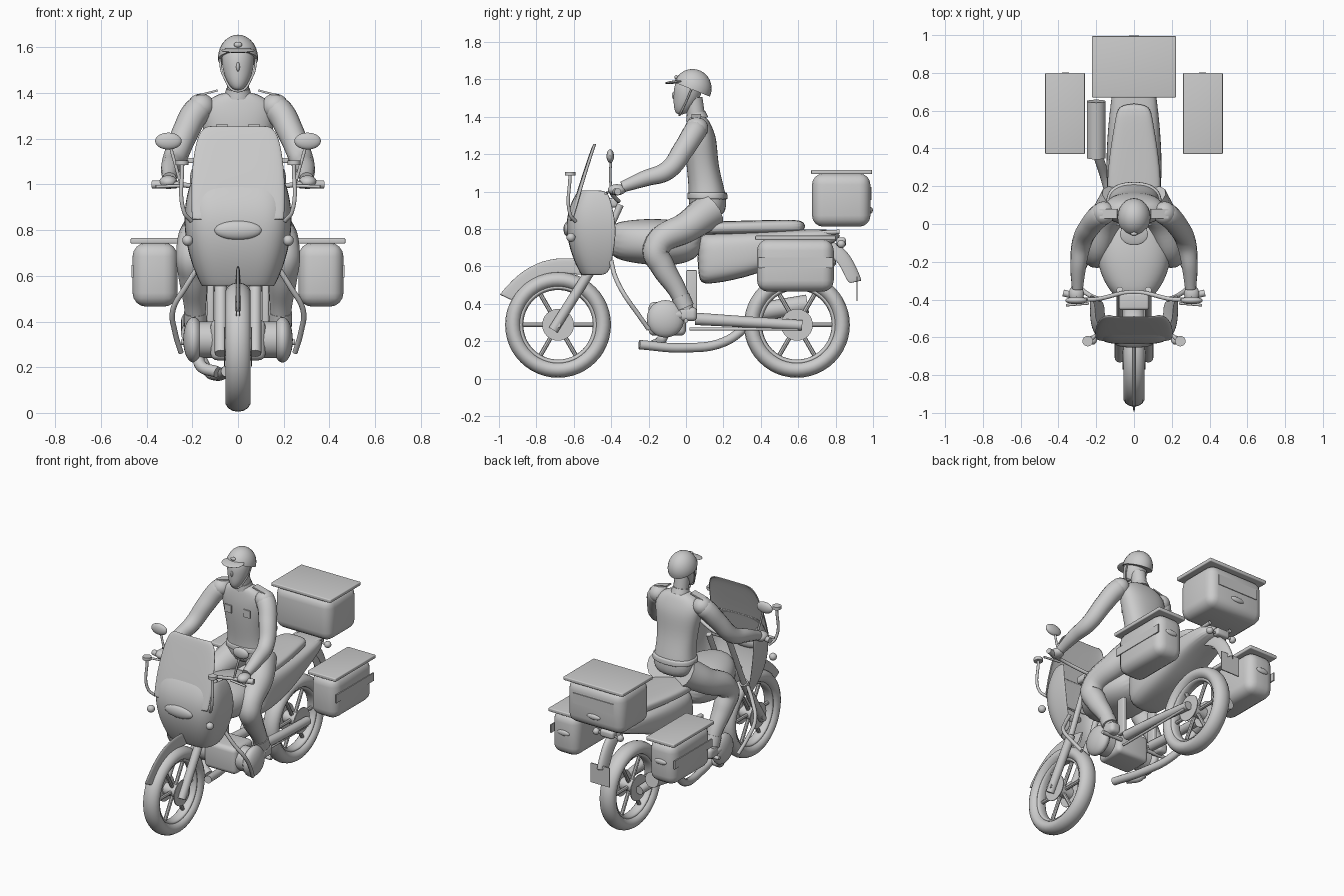
import bpy, bmesh
from math import sin, cos, pi, radians, copysign
from mathutils import Vector, Matrix

default = bpy.data.objects.get("Cube")
if default:
    bpy.data.objects.remove(default)

grey = bpy.data.materials.new("plain grey")
grey.use_nodes = True
grey.diffuse_color = (.6, .6, .6, 1)
grey.node_tree.nodes["Principled BSDF"].inputs["Base Color"].default_value = grey.diffuse_color


def activate(obj):
    bpy.ops.object.select_all(action='DESELECT')
    obj.select_set(True)
    bpy.context.view_layer.objects.active = obj


def finish(name, bm, angle=40):
    bmesh.ops.recalc_face_normals(bm, faces=bm.faces)
    mesh = bpy.data.meshes.new(name)
    bm.to_mesh(mesh)
    bm.free()
    mesh.materials.append(grey)
    obj = bpy.data.objects.new(name, mesh)
    bpy.context.collection.objects.link(obj)
    activate(obj)
    bpy.ops.object.shade_smooth_by_angle(angle=radians(angle))
    return obj


def box(name, centre, size, bevel=0, tilt=Matrix()):
    bm = bmesh.new()
    bmesh.ops.create_cube(bm, size=1)
    bmesh.ops.scale(bm, vec=size, verts=bm.verts)
    if bevel:
        bmesh.ops.bevel(bm, geom=bm.edges[:], offset=bevel, segments=4, profile=.5, affect='EDGES')
    bmesh.ops.transform(bm, matrix=Matrix.Translation(centre) @ tilt, verts=bm.verts)
    return finish(name, bm)


def ball(name, centre, radii, tilt=Matrix(), cut=None):
    bm = bmesh.new()
    bmesh.ops.create_uvsphere(bm, u_segments=24, v_segments=14, radius=1)
    bmesh.ops.scale(bm, vec=radii, verts=bm.verts)
    bmesh.ops.transform(bm, matrix=Matrix.Translation(centre) @ tilt, verts=bm.verts)
    if cut:
        geom = bm.verts[:] + bm.edges[:] + bm.faces[:]
        bmesh.ops.bisect_plane(bm, geom=geom, plane_co=cut[0], plane_no=cut[1], clear_inner=True)
        bmesh.ops.holes_fill(bm, edges=[e for e in bm.edges if e.is_boundary])
    return finish(name, bm)


def rod(name, start, end, radius, sides=20):
    start, end = Vector(start), Vector(end)
    span = end - start
    bm = bmesh.new()
    bmesh.ops.create_cone(bm, cap_ends=True, segments=sides, radius1=radius, radius2=radius, depth=span.length)
    turn = span.to_track_quat('Z', 'Y').to_matrix().to_4x4()
    bmesh.ops.transform(bm, matrix=Matrix.Translation((start + end) / 2) @ turn, verts=bm.verts)
    return finish(name, bm)


def tube(name, points, *radii):
    curve = bpy.data.curves.new(name, 'CURVE')
    curve.dimensions = '3D'
    curve.bevel_depth, curve.bevel_resolution = 1, 4
    curve.resolution_u, curve.use_fill_caps = 8, True
    spline = curve.splines.new('BEZIER')
    spline.bezier_points.add(len(points) - 1)
    for i, (knot, co) in enumerate(zip(spline.bezier_points, points)):
        knot.co = co
        knot.radius = radii[min(i, len(radii) - 1)]
        knot.handle_left_type = knot.handle_right_type = 'AUTO'
    curve.materials.append(grey)
    obj = bpy.data.objects.new(name, curve)
    bpy.context.collection.objects.link(obj)
    activate(obj)
    bpy.ops.object.convert(target='MESH')
    bpy.ops.object.shade_smooth_by_angle(angle=radians(50))


def skin(name, rings, closed):
    bm = bmesh.new()
    rows = [[bm.verts.new(co) for co in ring] for ring in rings]
    count = len(rows[0])
    for low, high in zip(rows, rows[1:]):
        for i in range(count if closed else count - 1):
            j = (i + 1) % count
            bm.faces.new((low[i], low[j], high[j], high[i]))
    if closed:
        bm.faces.new(rows[0])
        bm.faces.new(rows[-1])
    obj = finish(name, bm, 180)
    if not closed:
        wall = obj.modifiers.new("thickness", 'SOLIDIFY')
        wall.thickness, wall.offset = .008, 0
    smooth = obj.modifiers.new("smooth", 'SUBSURF')
    smooth.levels = smooth.render_levels = 2


def loft(name, axis, sections, power=.85):
    """Closed body of rounded sections: position, other centre, half width, half depth."""
    rings = []
    for along, centre, wide, deep in sections:
        ring = []
        for i in range(20):
            c, s = cos(i * pi / 10), sin(i * pi / 10)
            x = wide * copysign(abs(c) ** power, c)
            other = centre + deep * copysign(abs(s) ** power, s)
            ring.append((x, along, other) if axis == 'Y' else (x, other, along))
        rings.append(ring)
    skin(name, rings, True)


def shell(name, sections, power):
    """Open front shell: height, half width, front y, back y."""
    turns = [(i / 8 - 1) * pi / 2 for i in range(17)]
    skin(name, [[(wide * copysign(abs(sin(t)) ** power, t),
                  back + (front - back) * abs(cos(t)) ** power, z) for t in turns]
                for z, wide, front, back in sections], False)


def mudguard(name, path, centre, wide, drop):
    rings = []
    for y, z in path:
        point = Vector((0, y, z))
        inward = (Vector((0, *centre)) - point).normalized()
        rings.append([point + Vector((wide * sin(t), 0, 0)) + inward * drop * (1 - cos(t))
                      for t in [(i / 4 - 1) * pi / 2 for i in range(9)]])
    skin(name, rings, False)


def ring(name, y, z, major, minor, squash):
    bpy.ops.mesh.primitive_torus_add(major_radius=major, minor_radius=minor, major_segments=48, minor_segments=14)
    obj = bpy.context.object
    obj.name = name
    obj.data.transform(Matrix.Translation((0, y, z)) @ Matrix.Rotation(pi / 2, 4, 'Y') @ Matrix.Diagonal((1, 1, squash, 1)))
    obj.data.materials.append(grey)
    bpy.ops.object.shade_smooth()


# Wheels
axle = .288
for end, y in (("front", -.684), ("rear", .593)):
    ring(end + "_tyre", y, axle, .24, .043, 1.3)
    ring(end + "_rim", y, axle, .2, .014, 2.4)
    rod(end + "_hub", (-.06, y, axle), (.06, y, axle), .04)
    rod(end + "_axle", (-.1, y, axle), (.1, y, axle), .015)
    for i in range(6):
        a = i * pi / 3
        rod(end + "_spoke", (0, y, axle), (0, y + .2 * cos(a), axle + .2 * sin(a)), .012, 8)
    for side in (-1, 1):
        rod(end + "_brake_disc", (side * .056, y, axle), (side * .062, y, axle), .085, 32)
# Thin fin over the front wheel and narrow rear guard
mudguard("front_mudguard", [(-1, .445), (-.9, .56), (-.77, .635), (-.62, .65), (-.48, .62)], (-.66, axle), .007, .085)
mudguard("rear_mudguard", [(.72, .76), (.84, .71), (.9, .62), (.94, .52)], (.6, .45), .03, .075)
box("number_plate", (0, .914, .48), (.14, .007, .13))
box("tail_lamp", (0, .83, .73), (.1, .05, .05), .015)

# Bodywork
loft("fuel_tank", 'Y', [(-.42, .74, .08, .09), (-.3, .735, .17, .115), (-.15, .73, .21, .13),
                        (0, .725, .16, .115), (.09, .74, .11, .07)])
loft("seat", 'Y', [(.04, .8, .1, .03), (.13, .805, .15, .036), (.35, .81, .135, .036),
                   (.55, .815, .1, .036), (.64, .815, .085, .03)], .6)
loft("tail_body", 'Y', [(.06, .64, .1, .13), (.12, .64, .145, .14), (.38, .67, .15, .12),
                        (.6, .73, .13, .07), (.83, .765, .1, .035)], .6)
shell("fairing", [(.55, .155, -.555, -.41), (.66, .205, -.61, -.385), (.8, .235, -.642, -.365),
                  (.92, .23, -.625, -.39), (1.01, .205, -.57, -.415)], .5)
shell("windscreen", [(.84, .2, -.625, -.605), (1, .205, -.58, -.56), (1.15, .19, -.53, -.515),
                     (1.24, .165, -.5, -.485), (1.255, .12, -.49, -.48)], .6)
box("instrument_panel", (0, -.41, .94), (.16, .09, .05), .015)
ball("headlight", (0, -.63, .8), (.105, .025, .042))

# Engine and drive
box("engine_block", (0, -.1, .32), (.24, .2, .18), .03)
for side in (-1, 1):
    rod("engine_cylinder", (side * .1, -.11, .32), (side * .2, -.11, .32), .08)
    ball("cylinder_cover", (side * .195, -.11, .32), (.045, .1, .1))
    box("frame_plate", (side * .12, .03, .455), (.03, .06, .25), .008)
    tube("swing_arm", [(side * .1, .05, .32), (side * .1, .3, .305), (side * .085, .62, .285)], .033, .03, .028)
    rod("footrest", (side * .1, 0, .31), (side * .25, 0, .31), .012)
    rod("lower_fork", (side * .075, -.71, .26), (side * .075, -.51, .58), .027)
    rod("upper_fork", (side * .075, -.51, .58), (side * .075, -.35, .93), .018)
rod("chain_rail", (.1, .02, .265), (.1, .6, .265), .008)
tube("exhaust_header", [(-.17, -.1, .28), (-.165, -.13, .21), (-.09, -.18, .178)], .026)
tube("exhaust_pipe", [(-.05, -.25, .182), (-.09, -.02, .165), (-.14, .2, .195), (-.19, .36, .31)], .025)
rod("silencer", (-.2, .35, .35), (-.2, .65, .4), .05)

# Handlebar, lamps, guards and luggage
tube("handlebar", [(-.37, -.37, 1), (-.25, -.4, 1), (0, -.36, .95), (.25, -.4, 1), (.37, -.37, 1)], .011)
for side in (-1, 1):
    rod("hand_grip", (side * .27, -.39, 1), (side * .375, -.365, 1), .018)
    rod("brake_lever", (side * .24, -.42, .995), (side * .36, -.43, .99), .007)
    tube("mirror_stem", [(side * .25, -.4, 1), (side * .275, -.405, 1.09), (side * .3, -.4, 1.18)], .007)
    ball("mirror", (side * .305, -.405, 1.19), (.058, .02, .037))
    tube("lamp_pole", [(side * .205, -.59, .84), (side * .236, -.62, .88), (side * .245, -.62, 1.09)], .009)
    rod("lamp_cap", (side * .245, -.62, 1.085), (side * .245, -.62, 1.105), .028)
    ball("front_indicator", (side * .22, -.615, .755), (.024, .024, .024))
    ball("rear_indicator", (side * .09, .83, .72), (.022, .022, .022))
    rod("indicator_stalk", (0, .83, .72), (side * .09, .83, .72), .007)
    tube("crash_bar", [(side * .18, -.4, .63), (side * .23, -.38, .55), (side * .285, -.33, .45),
                       (side * .275, -.26, .35), (side * .25, -.2, .265)], .012)
    box("side_case", (side * .363, .585, .605), (.197, .41, .28), .06)
    box("side_case_lid", (side * .365, .585, .753), (.21, .43, .024), .006)
    box("side_case_band", (side * .462, .585, .62), (.008, .4, .055))
    ball("side_case_handle", (side * .363, .79, .62), (.045, .012, .018))
    rod("rack_tube", (side * .08, .5, .77), (side * .08, .82, .785), .012)
box("top_case", (0, .83, .955), (.42, .312, .285), .06)
box("top_case_lid", (0, .832, 1.105), (.445, .325, .024), .006)
box("top_case_band", (0, .987, .99), (.3, .008, .07))
ball("top_case_handle", (0, .985, .9), (.05, .014, .018))

# Rider
loft("torso", 'Z', [(.86, .12, .12, .09), (.95, .115, .145, .105), (1.02, .11, .13, .095), (1.15, .085, .135, .085),
                    (1.28, .08, .165, .088), (1.36, .07, .16, .065), (1.41, .06, .06, .045)])
loft("belt", 'Z', [(.955, .115, .146, .108), (.965, .115, .149, .11), (.99, .114, .147, .108), (1, .113, .14, .104)])
tube("neck", [(0, .06, 1.36), (0, .04, 1.5)], .048)
tube("collar", [(0, .06, 1.385), (0, .052, 1.42)], .06, .052)
loft("head", 'Z', [(1.41, -.03, .02, .022), (1.45, -.012, .05, .055), (1.5, .005, .068, .072),
                   (1.56, .012, .075, .08), (1.62, .03, .06, .07)], 1)
ball("nose", (0, -.064, 1.515), (.008, .012, .02))
ball("helmet", (0, .035, 1.552), (.088, .102, .104), cut=((0, .035, 1.545), (0, .4, 1)))
ball("helmet_peak", (0, -.055, 1.587), (.074, .058, .009), Matrix.Rotation(.12, 4, 'X'))
ball("helmet_badge", (0, -.052, 1.612), (.018, .01, .012))
tube("chin_strap", [(-.08, .03, 1.55), (-.065, 0, 1.48), (0, -.035, 1.408), (.065, 0, 1.48), (.08, .03, 1.55)], .005)
for side in (-1, 1):
    tube("arm", [(side * .13, .075, 1.355), (side * .175, .05, 1.325), (side * .23, -.01, 1.23), (side * .277, -.1, 1.113),
                 (side * .295, -.22, 1.07), (side * .3, -.34, 1.025)], .045, .062, .058, .052, .043, .03)
    ball("shoulder", (side * .162, .057, 1.34), (.06, .062, .058))
    ball("hand", (side * .305, -.37, 1.01), (.04, .048, .03))
    box("epaulette", (side * .135, .055, 1.4), (.095, .05, .009), 0, Matrix.Rotation(side * .25, 4, 'Y'))
    box("chest_pocket", (side * .07, -.004, 1.24), (.05, .008, .05))
    tube("leg", [(side * .08, .13, .9), (side * .15, .02, .82), (side * .2, -.16, .695), (side * .195, -.125, .6),
                 (side * .187, -.045, .47), (side * .184, .005, .36)], .1, .085, .072, .066, .05, .04)
    box("boot_heel", (side * .188, .01, .345), (.075, .1, .075), .025)
    ball("boot_toe", (side * .19, -.08, .34), (.042, .105, .035))
    rod("boot_cuff", (side * .186, -.005, .38), (side * .187, -.03, .44), .05)
